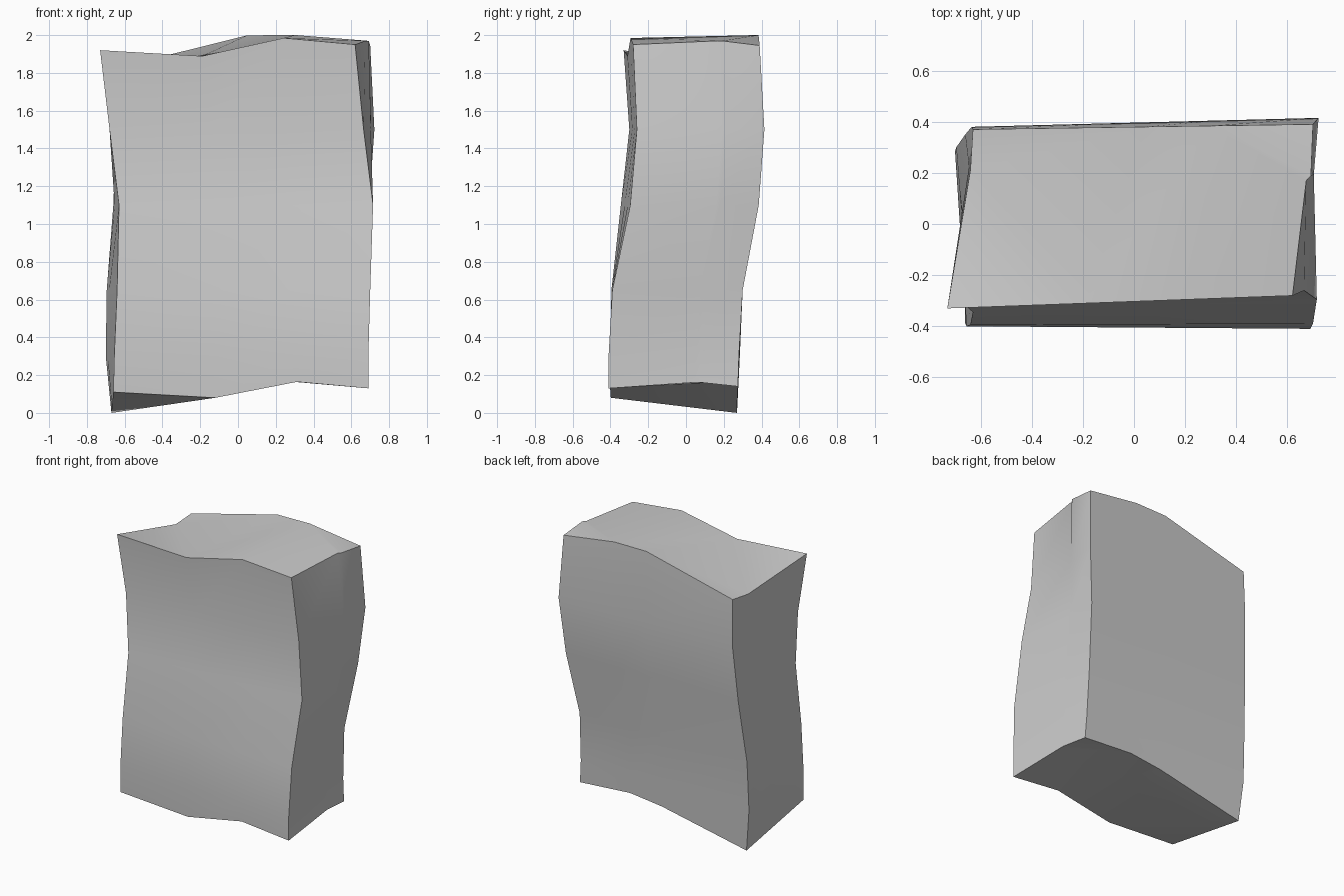
import bpy, bmesh, math
from mathutils import Vector

cube = bpy.data.objects.get("Cube")
if cube:
    bpy.data.objects.remove(cube, do_unlink=True)

# Single grey material
mat = bpy.data.materials.new("light_grey")
mat.use_nodes = True
GREY = (0.6, 0.6, 0.6, 1.0)
mat.diffuse_color = GREY
mat.node_tree.nodes["Principled BSDF"].inputs["Base Color"].default_value = GREY

# Four warped corner edges, (x, y) from bottom to top, with end heights
MID = [0.3, 0.65, 1.1, 1.5]


def rail(bottom, top, *pts):
    return [Vector((x, y, z)) for (x, y), z in zip(pts, [bottom] + MID + [top])]


front_right = rail(0.11, 1.92, (-.66, -.39), (-.655, -.40), (-.64, -.395),
                   (-.63, -.345), (-.68, -.30), (-.73, -.33))
front_left = rail(0.13, 1.95, (.69, -.41), (.69, -.41), (.70, -.39),
                  (.715, -.295), (.665, -.26), (.62, -.28))
back_left = rail(0.14, 1.945, (.65, .275), (.64, .28), (.635, .30),
                 (.685, .385), (.722, .415), (.70, .39))
back_right = rail(0.0, 1.83, (-.67, .27), (-.70, .285), (-.695, .30),
                  (-.66, .35), (-.635, .38), (-.63, .37))
rails = [front_right, front_left, back_left, back_right]

# Columns round the block: rail, fraction to next rail,
# height change at bottom and top, sideways shift at top
columns = [
    (0, 0, 0, 0, 0), (0, .40, -.038, -.043, 0), (0, .72, .04, .043, 0),
    (1, 0, 0, 0, 0), (1, .67, .025, .023, 0), (1, .70, .025, .023, .016),
    (2, 0, 0, 0, 0), (2, .30, .07, .09, 0), (2, .49, .067, .11, 0),
    (3, 0, 0, 0, 0), (3, .23, 0, -.04, .013),
]
last = len(MID) + 1

bm = bmesh.new()
rings = []
for lv in range(last + 1):
    ring = []
    for r, f, low, high, shift in columns:
        p = rails[r][lv].lerp(rails[(r + 1) % 4][lv], f)
        if lv == 0:
            p.z += low
        elif lv == last:
            p.z += high
            p.x += shift
        ring.append(bm.verts.new(p))
    rings.append(ring)

# Walls
n = len(columns)
for lower, upper in zip(rings, rings[1:]):
    for i in range(n):
        j = (i + 1) % n
        bm.faces.new((lower[i], lower[j], upper[j], upper[i]))

# Creased top and bottom
caps = [(0, 1, 10), (10, 1, 8, 9), (1, 2, 7, 8), (2, 3, 4, 7), (4, 5, 7), (5, 6, 7)]
for face in caps:
    bm.faces.new([rings[last][i] for i in face])
    bm.faces.new([rings[0][i] for i in reversed(face)])

mesh = bpy.data.meshes.new("warped_block")
bm.to_mesh(mesh)
bm.free()
mesh.materials.append(mat)
block = bpy.data.objects.new("warped_block", mesh)
bpy.context.collection.objects.link(block)

# Soft shading across the bends, crisp corners
bpy.context.view_layer.objects.active = block
block.select_set(True)
bpy.ops.object.shade_smooth_by_angle(angle=math.radians(30))
